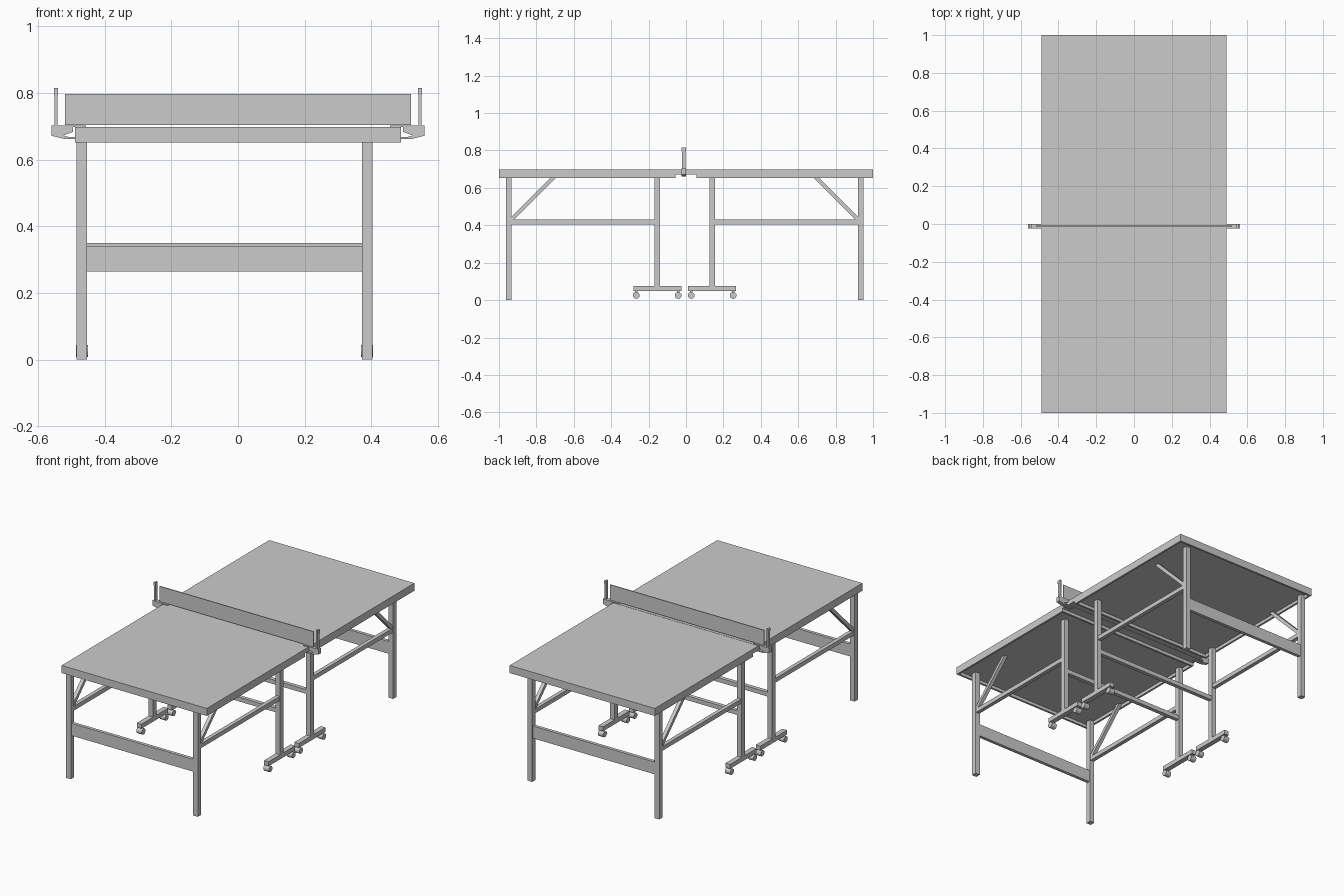
import bpy, bmesh, math
from mathutils import Matrix, Vector

cube = bpy.data.objects.get("Cube")
if cube:
    bpy.data.objects.remove(cube, do_unlink=True)

MID = -0.007                    # fold line of the undercarriage
LEG_X = {"right": -0.469, "left": 0.388}
OUTER, INNER = 0.941, 0.147     # leg distances from the fold line
LEG = 0.031
SLAB_Z, TOP_Z, RIM_Z = 0.671, 0.698, 0.652
NET_Y = -0.012


def add(name, bm):
    bmesh.ops.recalc_face_normals(bm, faces=bm.faces)
    mesh = bpy.data.meshes.new(name)
    bm.to_mesh(mesh)
    bm.free()
    obj = bpy.data.objects.new(name, mesh)
    bpy.context.collection.objects.link(obj)
    return obj


def box(name, xs, ys, zs):
    """Box spanning three ranges."""
    bm = bmesh.new()
    spans = [sorted(s) for s in (xs, ys, zs)]
    centre = Vector([sum(s) / 2 for s in spans])
    size = [s[1] - s[0] for s in spans]
    bmesh.ops.create_cube(bm, size=1, matrix=Matrix.Translation(centre) @ Matrix.Diagonal((*size, 1)))
    return add(name, bm)


def around(c, width):
    return (c - width / 2, c + width / 2)


def prism(name, points, axis, centre, width):
    """Extrude a flat outline along x or y."""
    bm = bmesh.new()
    lo, hi = around(centre, width)
    verts = [bm.verts.new((lo, a, b) if axis == "x" else (a, lo, b)) for a, b in points]
    face = bm.faces.new(verts)
    moved = bmesh.ops.extrude_face_region(bm, geom=[face])["geom"]
    shift = Vector((hi - lo, 0, 0) if axis == "x" else (0, hi - lo, 0))
    bmesh.ops.translate(bm, vec=shift, verts=[v for v in moved if isinstance(v, bmesh.types.BMVert)])
    return add(name, bm)


def wheel(name, x, y):
    bm = bmesh.new()
    place = Matrix.Translation((x, y, 0.025)) @ Matrix.Rotation(math.pi / 2, 4, "Y")
    bmesh.ops.create_cone(bm, cap_ends=True, segments=20, radius1=0.018, radius2=0.018,
                          depth=0.036, matrix=place)
    obj = add(name, bm)
    bpy.ops.object.select_all(action="DESELECT")
    obj.select_set(True)
    bpy.context.view_layer.objects.active = obj
    bpy.ops.object.shade_smooth_by_angle(angle=math.radians(40))


for end, s in (("front", -1), ("back", 1)):
    def y(d):
        return MID + s * d

    # Playing surface with a shallow rim underneath
    box(f"{end}_tabletop", (-0.49, 0.49), (s * 0.001, s), (SLAB_Z, TOP_Z))
    for side, t in (("right", -1), ("left", 1)):
        box(f"{end}_{side}_rim", (t * 0.478, t * 0.49), (s * 0.055, s), (RIM_Z, SLAB_Z))
    box(f"{end}_outer_rim", (-0.478, 0.478), (s * 0.988, s), (RIM_Z, SLAB_Z))
    box(f"{end}_inner_rim", (-0.478, 0.478), (s * 0.055, s * 0.067), (RIM_Z, SLAB_Z))

    # Undercarriage on each side
    for side, x in LEG_X.items():
        tag = f"{end}_{side}"
        box(f"{tag}_outer_leg", around(x, LEG), around(y(OUTER), LEG), (0, SLAB_Z))
        box(f"{tag}_inner_leg", around(x, LEG), around(y(INNER), LEG), (0.074, SLAB_Z))
        box(f"{tag}_side_rail", around(x, 0.024), (y(INNER + LEG / 2), y(OUTER - LEG / 2)), (0.404, 0.43))
        brace = [(y(0.926), 0.42), (y(0.926), 0.446), (y(0.700), SLAB_Z), (y(0.671), SLAB_Z), (y(0.915), 0.428)]
        prism(f"{tag}_brace", brace, "x", x, 0.022)

        # Caster foot
        box(f"{tag}_foot", around(x, LEG), around(y(INNER - 0.001), 0.256), (0.048, 0.075))
        for label, d in (("near", -0.112), ("far", 0.112)):
            box(f"{tag}_{label}_caster_stem", around(x, 0.012), around(y(INNER + d), 0.012), (0.03, 0.05))
            wheel(f"{tag}_{label}_wheel", x, y(INNER + d))

    # Cross members between the legs
    span = (LEG_X["right"] + LEG / 2, LEG_X["left"] - LEG / 2)
    box(f"{end}_apron_board", span, around(y(OUTER), 0.02), (0.264, 0.339))
    box(f"{end}_crossbar", span, around(y(INNER), 0.024), (0.324, 0.35))

# Net with a clamp and post on each side
box("net", (-0.52, 0.52), around(NET_Y, 0.006), (0.704, 0.797))
clamp = [(0.457, 0.703), (0.56, 0.703), (0.56, 0.672), (0.52, 0.662), (0.457, 0.662),
         (0.457, 0.668), (0.515, 0.669), (0.523, 0.673), (0.495, 0.684), (0.495, 0.698), (0.457, 0.698)]
for side, t in (("right", -1), ("left", 1)):
    prism(f"{side}_net_clamp", [(t * a, b) for a, b in clamp], "y", NET_Y, 0.024)
    box(f"{side}_net_post", around(t * 0.547, 0.009), around(NET_Y, 0.02), (0.70, 0.797))
    box(f"{side}_post_cap", around(t * 0.547, 0.012), around(NET_Y, 0.022), (0.795, 0.815))
